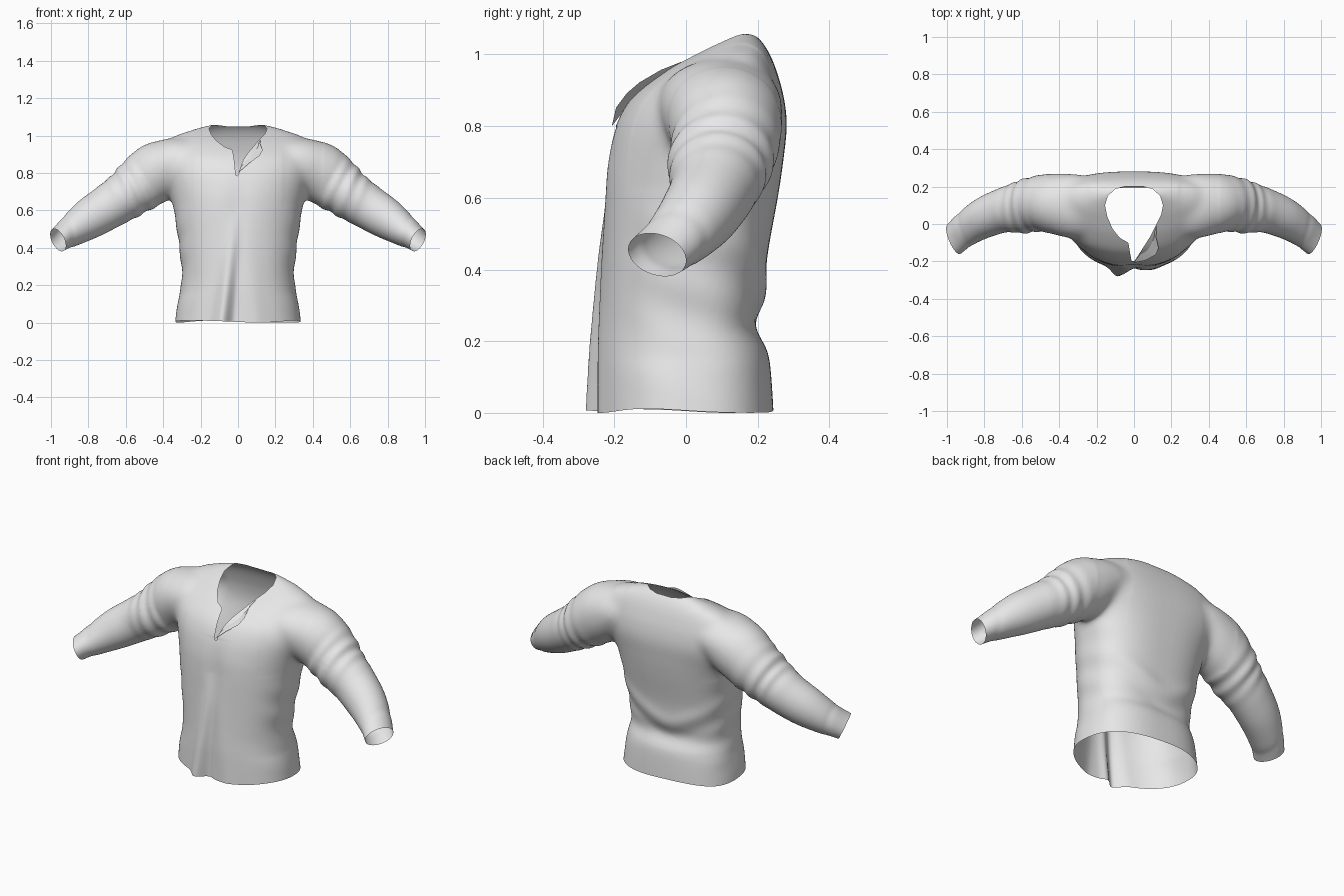
import bpy, bmesh, math
from mathutils import Vector

if "Cube" in bpy.data.objects:
    bpy.data.objects.remove(bpy.data.objects["Cube"])

cloth = bpy.data.materials.new("light grey cloth")
cloth.diffuse_color = (0.8, 0.8, 0.8, 1)
cloth.use_nodes = True
cloth.node_tree.nodes["Principled BSDF"].inputs["Base Color"].default_value = cloth.diffuse_color


def spline(rows, steps):
    """Catmull-Rom resampling of a table of rows."""
    out = []
    for i in range(len(rows) - 1):
        a, b, c, d = (rows[max(0, min(len(rows) - 1, i + k))] for k in (-1, 0, 1, 2))
        for s in range(steps):
            t = s / steps
            out.append([0.5 * (2 * q + (r - p) * t + (2 * p - 5 * q + 4 * r - w) * t * t
                               + (3 * q - p - 3 * r + w) * t ** 3)
                        for p, q, r, w in zip(a, b, c, d)])
    return out + [list(rows[-1])]


def loft(bm, rings):
    """Closed solid through a list of point rings."""
    loops = [[bm.verts.new(p) for p in r] for r in rings]
    n = len(loops[0])
    for a, b in zip(loops, loops[1:]):
        for i in range(n):
            bm.faces.new((a[i], a[(i + 1) % n], b[(i + 1) % n], b[i]))
    bm.faces.new(loops[0][::-1])
    bm.faces.new(loops[-1])


def bump(v, centre, width):
    return math.exp(-((v - centre) / width) ** 2)


N = 72
ANG = [2 * math.pi * i / N for i in range(N)]

# Torso: height, half width, front y, back y, y of widest point
torso = [(-.05, .342, -.245, .247, 0), (.1, .324, -.245, .238, 0), (.17, .309, -.245, .228, 0),
         (.24, .3, -.243, .2, 0), (.32, .304, -.24, .214, 0), (.45, .32, -.236, .229, .01),
         (.6, .343, -.231, .256, .03), (.7, .368, -.222, .271, .06), (.8, .41, -.196, .281, .1),
         (.88, .425, -.15, .273, .12), (.95, .4, -.065, .254, .13), (1.0, .335, .02, .234, .14),
         (1.035, .225, .085, .212, .15), (1.057, .14, .13, .19, .16)]
# Sleeve: centre x, y, z, half depth, half height
sleeve = [(.22, .09, .875, .16, .1), (.32, .095, .86, .172, .132), (.42, .108, .812, .163, .158),
          (.5, .11, .757, .15, .153), (.6, .09, .68, .14, .131), (.7, .072, .615, .119, .119),
          (.8, .033, .552, .108, .108), (.89, -.022, .49, .094, .085), (.96, -.08, .442, .086, .065),
          (1.04, -.145, .385, .087, .065)]


def power(v, e):
    return math.copysign(abs(v) ** e, v)


def torso_ring(z, w, f, b, m):
    pts = []
    for a in ANG:
        e = 2 / 2.6 if math.sin(a) > 0 else 2 / 2.15
        x, s = w * power(math.cos(a), e), power(math.sin(a), e)
        pts.append((x, m + s * (b - m if s > 0 else m - f), z))
    return pts


def sleeve_rings(side):
    path, rings = spline(sleeve, 10), []
    for i, p in enumerate(path):
        q0, q1 = path[max(0, i - 1)], path[min(len(path) - 1, i + 1)]
        t = (Vector(q1[:3]) - Vector(q0[:3])).normalized()
        u = t.cross(Vector((0, 1, 0))).normalized()
        u = -u if u.z < 0 else u
        s = u.cross(t).normalized()
        ring = []
        for a in ANG:
            # bunched folds on the upper arm and a crease above the cuff
            lean = p[0] + .03 * math.sin(a + .6)
            r = 1 + .04 * bump(p[0], .58, .07) * math.sin(lean * 100) - .03 * bump(lean, .91, .012)
            v = Vector(p[:3]) + s * (math.cos(a) * p[3] * r) + u * (math.sin(a) * p[4] * r)
            ring.append((v.x * side, v.y, v.z))
        rings.append(ring)
    return rings


# Blend torso and sleeves into one cloth surface
bm = bmesh.new()
loft(bm, [torso_ring(*r) for r in spline(torso, 6)])
for side in (1, -1):
    loft(bm, sleeve_rings(side))
bmesh.ops.recalc_face_normals(bm, faces=bm.faces)
mesh = bpy.data.meshes.new("shirt")
bm.to_mesh(mesh)
bm.free()
shirt = bpy.data.objects.new("shirt", mesh)
bpy.context.collection.objects.link(shirt)
bpy.context.view_layer.objects.active = shirt
shirt.select_set(True)
rm = shirt.modifiers.new("blend", "REMESH")
rm.mode, rm.voxel_size = "VOXEL", .0095
sm = shirt.modifiers.new("soften", "SMOOTH")
sm.iterations, sm.factor = 5, .5
for m in ("blend", "soften"):
    bpy.ops.object.modifier_apply(modifier=m)

bm = bmesh.new()
bm.from_mesh(shirt.data)

# Relax the shoulder seams
seam = [v for v in bm.verts if .24 < abs(v.co.x) < .46 and v.co.z > .62]
for _ in range(30):
    bmesh.ops.smooth_vert(bm, verts=seam, factor=.5, use_axis_x=True, use_axis_y=True, use_axis_z=True)


def cut(point, normal):
    bmesh.ops.bisect_plane(bm, geom=bm.verts[:] + bm.edges[:] + bm.faces[:], dist=1e-6,
                           plane_co=point, plane_no=normal, clear_outer=True)


# Open the hem and the cuffs
cut((0, 0, .008), (0, 0, -1))
for side in (1, -1):
    cut((.962 * side, -.08, .44), (.82 * side, -.38, -.42))

# Neck opening with front slit, seen from above
neck = [(-.012, -.203), (-.022, -.15), (-.03, -.1), (-.075, -.075), (-.115, -.025), (-.143, .04), (-.155, .1),
        (-.14, .15), (-.1, .187), (-.05, .2), (.05, .2), (.1, .187), (.14, .15), (.155, .1),
        (.145, .05), (.115, -.01), (.085, -.07), (.04, -.14), (.002, -.2)]


def in_neck(v):
    if v.z < .7:
        return False
    inside = False
    for (x1, y1), (x2, y2) in zip(neck, neck[1:] + neck[:1]):
        if (y1 > v.y) != (y2 > v.y) and v.x < (x2 - x1) * (v.y - y1) / (y2 - y1) + x1:
            inside = not inside
    return inside


flag = {v: in_neck(v.co) for v in bm.verts}
rim = []
for e in [e for e in bm.edges if flag[e.verts[0]] != flag[e.verts[1]]]:
    a, b = e.verts
    lo, hi = 0, 1
    for _ in range(12):
        mid = (lo + hi) / 2
        lo, hi = (mid, hi) if in_neck(a.co.lerp(b.co, mid)) == flag[a] else (lo, mid)
    rim.append(bmesh.utils.edge_split(e, a, lo)[1])
bmesh.ops.connect_verts(bm, verts=rim)
bmesh.ops.delete(bm, geom=[v for v in bm.verts if flag.get(v)], context="VERTS")

# Cloth folds: front pleats, back drape, side wrinkles, wavy hem
for v in bm.verts:
    x, y, z = v.co
    if abs(x) < .37 and z < .8:
        fade = max(0, 1 - z / .6)
        if y < 0:
            v.co.y -= fade * (.042 * bump(x, -.09 + .13 * z, .04) - .016 * bump(x, -.02 + .06 * z, .03)
                              + .008 * bump(x, .1 - .1 * z, .05))
            v.co.y += .01 * bump(x, 0, .06) * bump(z, .62, .15)
        else:
            d = z - .2 - .6 * math.sqrt((x + .03) ** 2 + .006)
            v.co.y += .008 * bump(d, .08, .05) * bump(z, .35, .2) - .006 * bump(d, 0, .05) * bump(z, .3, .2)
        v.co.x += math.copysign(.003, x) * math.sin(z * 40 + 14 * y) * bump(abs(x), .33, .07) * bump(z, .35, .25)
    if z < .15:
        v.co.z += (1 - z / .15) * .006 * math.sin(x * 9 + y * 11)
low = min(v.co.z for v in bm.verts)
for v in bm.verts:
    v.co.z -= low * max(0, 1 - v.co.z / .2)
bmesh.ops.recalc_face_normals(bm, faces=bm.faces)
bm.to_mesh(shirt.data)
bm.free()

# Folded-out flap beside the neck slit
rows = [((0, -.207, .80), (.002, -.203, .805)), ((.06, -.195, .852), (.035, -.155, .867)),
        ((.115, -.165, .892), (.08, -.09, .92)), ((.132, -.13, .922), (.105, -.04, .958)),
        ((.118, -.07, .957), (.122, -.012, .98))]
bm = bmesh.new()
pairs = [[bm.verts.new(p) for p in r] for r in rows]
for a, b in zip(pairs, pairs[1:]):
    bm.faces.new((a[0], b[0], b[1], a[1]))
bmesh.ops.recalc_face_normals(bm, faces=bm.faces)
fm = bpy.data.meshes.new("neck_flap")
bm.to_mesh(fm)
bm.free()
flap = bpy.data.objects.new("neck_flap", fm)
bpy.context.collection.objects.link(flap)

for ob in (shirt, flap):
    ob.data.materials.clear()
    ob.data.materials.append(cloth)
    ob.select_set(True)
bpy.ops.object.shade_smooth_by_angle(angle=math.radians(50))
